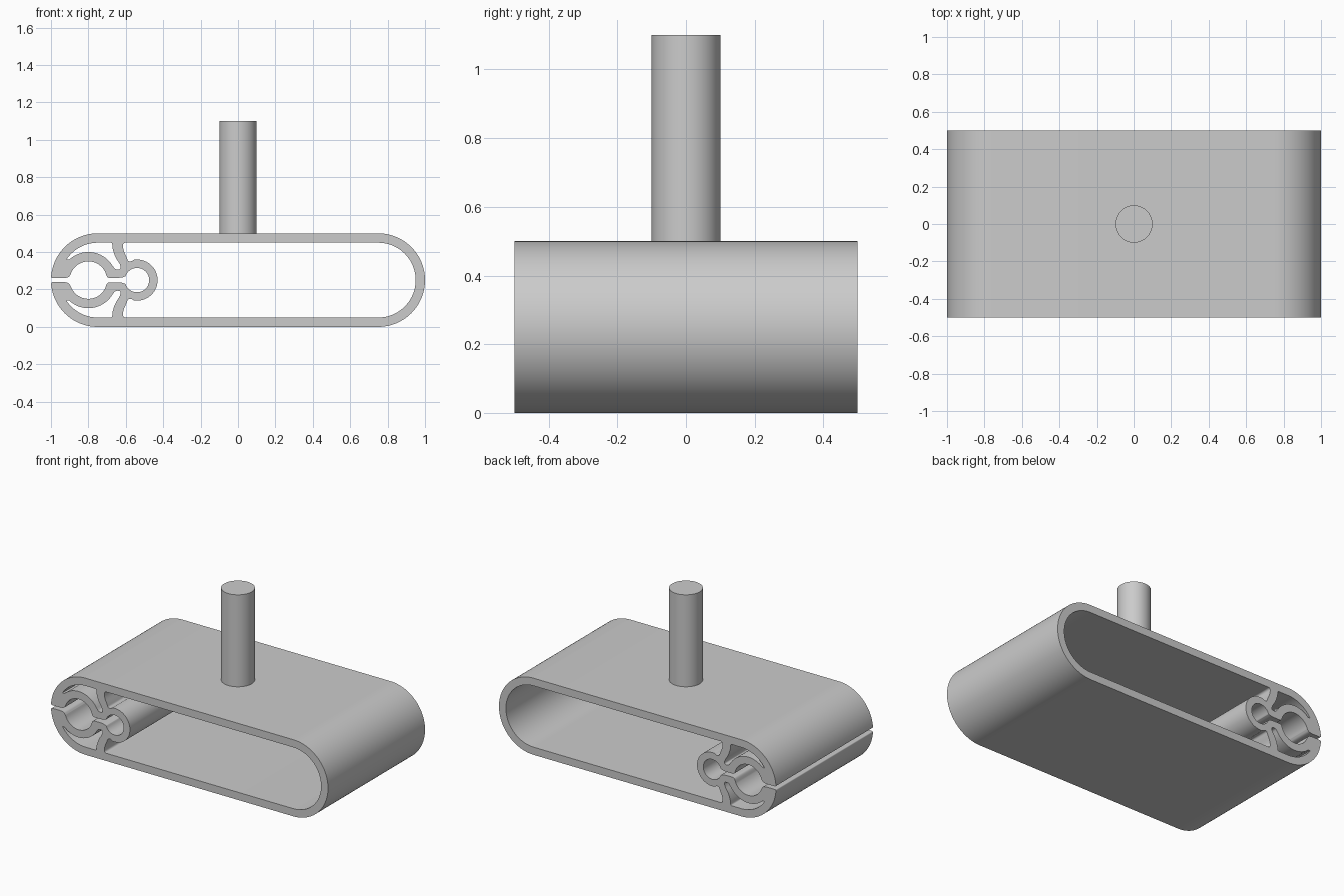
import bpy, bmesh
from math import sin, cos, radians
from mathutils import Matrix

if "Cube" in bpy.data.objects:
    bpy.data.objects.remove(bpy.data.objects["Cube"])

MID = 0.25      # height of the symmetry plane of the section
DEPTH = 1.0


def arc(cx, r, a0, a1, n=24):
    """Arc centred on the symmetry plane, angles in degrees."""
    return [(cx + r * cos(radians(a0 + (a1 - a0) * i / n)),
             r * sin(radians(a0 + (a1 - a0) * i / n))) for i in range(n + 1)]


def soften(pts, rounds=2):
    """Corner cutting of an open path, ends kept."""
    for _ in range(rounds):
        out = [pts[0]]
        for (ax, az), (bx, bz) in zip(pts, pts[1:]):
            out += [(ax * .75 + bx * .25, az * .75 + bz * .25),
                    (ax * .25 + bx * .75, az * .25 + bz * .75)]
        pts = out + [pts[-1]]
    return pts


def flip(pts):
    return [(x, -z) for x, z in pts]


def mirrored(half):
    """Close a half path whose two ends lie on the symmetry plane."""
    return half + flip(half[-2:0:-1])


# Outer skin, left slit, clip bore, neck and small hinge bore (upper half)
outer = mirrored(
    arc(.75, .25, 0, 90) + arc(-.75, .25, 90, 173)
    + soften([(-.999, .025), (-.998, .01), (-.98, .01), (-.91, .01), (-.896, .029)])
    + arc(-.8, .1, 162, 30)
    + soften([(-.71, .044), (-.7, .013), (-.68, .012), (-.625, .012), (-.603, .02)])
    + arc(-.54, .065, 160, 0))

# Large inner cavity, with rib and hinge ring on its left (upper half)
cavity = mirrored(
    arc(.75, .2, 0, 90)
    + soften([(-.585, .2), (-.615, .2), (-.615, .165), (-.595, .12),
              (-.588, .1), (-.57, .1), (-.556, .109)])
    + arc(-.54, .11, 97, 0))

# Crescent pocket between skin, clip ring and rib
pocket = (
    arc(-.75, .2, 147, 90)
    + soften([(-.69, .2), (-.672, .2), (-.672, .17), (-.655, .12), (-.63, .085),
              (-.626, .058), (-.655, .056), (-.668, .073)])
    + arc(-.8, .15, 28, 133))


def finish(name, bm):
    bmesh.ops.recalc_face_normals(bm, faces=bm.faces[:])
    mesh = bpy.data.meshes.new(name)
    bm.to_mesh(mesh)
    bm.free()
    obj = bpy.data.objects.new(name, mesh)
    bpy.context.collection.objects.link(obj)
    bpy.ops.object.select_all(action='DESELECT')
    obj.select_set(True)
    bpy.context.view_layer.objects.active = obj
    bpy.ops.object.shade_smooth_by_angle(angle=radians(30))
    return obj


# Extruded clip body
bm = bmesh.new()
for loop in (outer, cavity, pocket, flip(pocket)):
    vs = [bm.verts.new((x, -DEPTH / 2, z + MID)) for x, z in loop]
    for a, b in zip(vs, vs[1:] + vs[:1]):
        bm.edges.new((a, b))
bmesh.ops.remove_doubles(bm, verts=bm.verts[:], dist=1e-5)
bmesh.ops.triangle_fill(bm, edges=bm.edges[:], use_beauty=True, normal=(0, -1, 0))
ext = bmesh.ops.extrude_face_region(bm, geom=bm.faces[:], use_keep_orig=True)
bmesh.ops.translate(bm, vec=(0, DEPTH, 0),
                    verts=[g for g in ext['geom'] if isinstance(g, bmesh.types.BMVert)])
finish("clip_body", bm)

# Round post on top
bm = bmesh.new()
bmesh.ops.create_cone(bm, cap_ends=True, segments=64, radius1=.1, radius2=.1,
                      depth=.6, matrix=Matrix.Translation((0, 0, .8)))
finish("post", bm)
